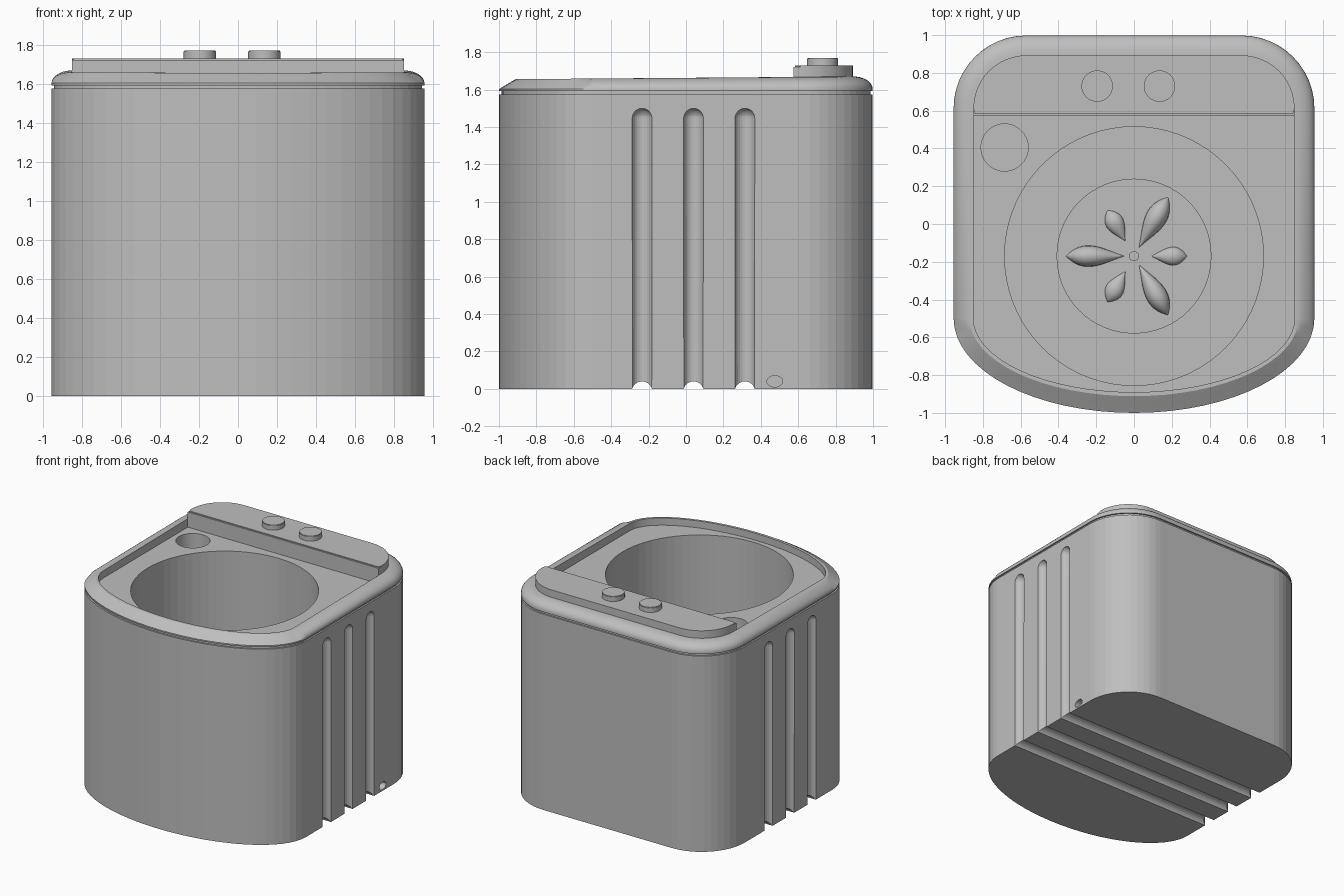
import bpy, bmesh, math
from mathutils import Matrix

if "Cube" in bpy.data.objects:
    bpy.data.objects.remove(bpy.data.objects["Cube"], do_unlink=True)

grey = bpy.data.materials.new("light_grey")
grey.use_nodes = True
COLOUR = (0.52, 0.52, 0.52, 1)
grey.diffuse_color = COLOUR
grey.node_tree.nodes["Principled BSDF"].inputs["Base Color"].default_value = COLOUR

DECK, TUB_Y, TUB_FLOOR = 1.60, -0.17, 0.31


def make(name, bm, smooth=None):
    bmesh.ops.recalc_face_normals(bm, faces=bm.faces)
    mesh = bpy.data.meshes.new(name)
    bm.to_mesh(mesh)
    bm.free()
    mesh.materials.append(grey)
    obj = bpy.data.objects.new(name, mesh)
    bpy.context.collection.objects.link(obj)
    if smooth:
        bpy.ops.object.select_all(action="DESELECT")
        obj.select_set(True)
        bpy.context.view_layer.objects.active = obj
        bpy.ops.object.shade_smooth_by_angle(angle=math.radians(smooth))
    return obj


def outline(f, corner=12, front=32):
    """Plan outline, from the outer wall (f=0) to the inner rim (f=1)."""
    r, a, b = 0.385 - 0.105 * f, 0.955 - 0.105 * f, 0.5 - 0.11 * f
    pts = []
    for cx, start in ((0.57, 0), (-0.57, 90)):
        for i in range(corner + 1):
            t = math.radians(start + 90 * i / corner)
            pts.append((cx + r * math.cos(t), 0.613 + r * math.sin(t)))
    for i in range(front + 1):
        t = math.pi * (1 + i / front)
        pts.append((a * math.cos(t), -0.5 + b * math.sin(t)))
    return pts


def loft(rings, closed=False):
    bm = bmesh.new()
    rows = [[bm.verts.new(p) for p in ring] for ring in rings]
    n = len(rows[0])
    pairs = list(zip(rows, rows[1:]))
    if closed:
        pairs.append((rows[-1], rows[0]))
    else:
        bm.faces.new(rows[0])
        bm.faces.new(rows[-1])
    for low, high in pairs:
        for i in range(n):
            j = (i + 1) % n
            bm.faces.new((low[i], low[j], high[j], high[i]))
    return bm


def flat_ring(f, z):
    return [(x, y, z) for x, y in outline(f)]


def cylinder(name, r, z0, z1, x, y, segments=48, smooth=None, bevel=0):
    bm = bmesh.new()
    bmesh.ops.create_cone(bm, cap_ends=True, segments=segments, radius1=r, radius2=r, depth=z1 - z0,
                          matrix=Matrix.Translation((x, y, (z0 + z1) / 2)))
    if bevel:
        rim = [e for e in bm.edges if all(v.co.z > z1 - 0.001 for v in e.verts)]
        bmesh.ops.bevel(bm, geom=rim, offset=bevel, segments=2, affect="EDGES")
    return make(name, bm, smooth)


def cut(target, cutter):
    cutter.hide_render = True
    mod = target.modifiers.new("cut", "BOOLEAN")
    mod.operation, mod.solver, mod.object = "DIFFERENCE", "EXACT", cutter
    bpy.context.view_layer.objects.active = target
    bpy.ops.object.modifier_apply(modifier=mod.name)
    bpy.data.objects.remove(cutter, do_unlink=True)


# Body with a thin recessed neck under the rim
body = make("body", loft([flat_ring(0, 0), flat_ring(0, 1.575), flat_ring(0.12, 1.575), flat_ring(0.12, DECK)]))

# Tub and small inlet well in the deck
cut(body, cylinder("tub_cutter", 0.685, TUB_FLOOR, 1.8, 0, TUB_Y, 72))
cut(body, cylinder("inlet_cutter", 0.125, 1.3, 1.8, -0.685, 0.405, 40))

# Rounded channels up both sides and across the underside
for y in (-0.235, 0.04, 0.315):
    for side in (-1, 1):
        bm = bmesh.new()
        bmesh.ops.create_uvsphere(bm, u_segments=24, v_segments=16, radius=0.055)
        for v in bm.verts:
            if v.co.z < -0.001:
                v.co.z -= 1.7
        bmesh.ops.translate(bm, verts=bm.verts, vec=(side * 0.97, y, 1.447))
        cut(body, make("side_channel_cutter", bm))
    bm = bmesh.new()
    bmesh.ops.create_cone(bm, cap_ends=True, segments=24, radius1=0.055, radius2=0.055, depth=2.4,
                          matrix=Matrix.Translation((0, y, -0.015)) @ Matrix.Rotation(math.pi / 2, 4, "Y"))
    cut(body, make("base_channel_cutter", bm))

# Drain hole
bm = bmesh.new()
bmesh.ops.create_cone(bm, cap_ends=True, segments=24, radius1=0.042, radius2=0.042, depth=0.2,
                      matrix=Matrix.Translation((0.955, 0.475, 0.04)) @ Matrix.Diagonal((1, 1, 0.72, 1))
                      @ Matrix.Rotation(math.pi / 2, 4, "Y"))
cut(body, make("drain_cutter", bm))


# Rim: rounded at the sides and back, sloped at the front
def rim_ring(f):
    ring = []
    for x, y in outline(f):
        top = 1.663 + 0.008 * y
        rise = min(1, f / 0.8) if y < -0.505 else math.sqrt(1 - (1 - f) ** 2)
        ring.append((x, y, 1.603 + (top - 1.603) * rise))
    return ring


steps = [1 - math.cos(math.pi / 2 * i / 8) for i in range(9)]
make("rim", loft([flat_ring(1, 1.59), flat_ring(0, 1.592)] + [rim_ring(f) for f in steps], closed=True), 30)

# Control panel across the back
back = [p for p in outline(1) if p[1] > 0.6]
back = [(0.85, 0.575)] + back + [(-0.85, 0.575)]
top_z = 1.73
bm = loft([[(x, y, z) for x, y in back] for z in (1.595, top_z)])
edges = [e for e in bm.edges if all(v.co.z > top_z - 0.001 for v in e.verts)]
bmesh.ops.bevel(bm, geom=edges, offset=0.008, segments=2, affect="EDGES")
make("control_panel", bm, 30)

for side, x in (("right", -0.195), ("left", 0.135)):
    cylinder(side + "_knob", 0.083, 1.72, 1.77, x, 0.73, 40, 30, 0.004)

# Agitator disc with alternating long and short vanes
plate = TUB_FLOOR + 0.02
cylinder("agitator_disc", 0.41, TUB_FLOOR - 0.01, plate, 0, TUB_Y, 64, 30)
cylinder("agitator_cap", 0.026, plate - 0.01, plate + 0.01, 0, TUB_Y, 24, 30)
for i in range(6):
    start, end, width, height = (0.05, 0.36, 0.075, 0.09) if i % 2 else (0.09, 0.28, 0.065, 0.05)
    bm = bmesh.new()
    bmesh.ops.create_uvsphere(bm, u_segments=20, v_segments=16, radius=1,
                              matrix=Matrix.Rotation(math.pi / 2, 4, "Y"))
    for v in bm.verts:
        x = v.co.x
        taper = math.sqrt(max(0, 1 - x * x)) * (0.7 + 0.4 * x)
        v.co = ((start + end + (end - start) * x) / 2, v.co.y * taper * width, v.co.z * taper * height)
    bmesh.ops.transform(bm, verts=bm.verts, matrix=Matrix.Translation((0, TUB_Y, plate))
                        @ Matrix.Rotation(math.radians(60 * i), 4, "Z"))
    make("agitator_vane_%d" % (i + 1), bm, 40)
